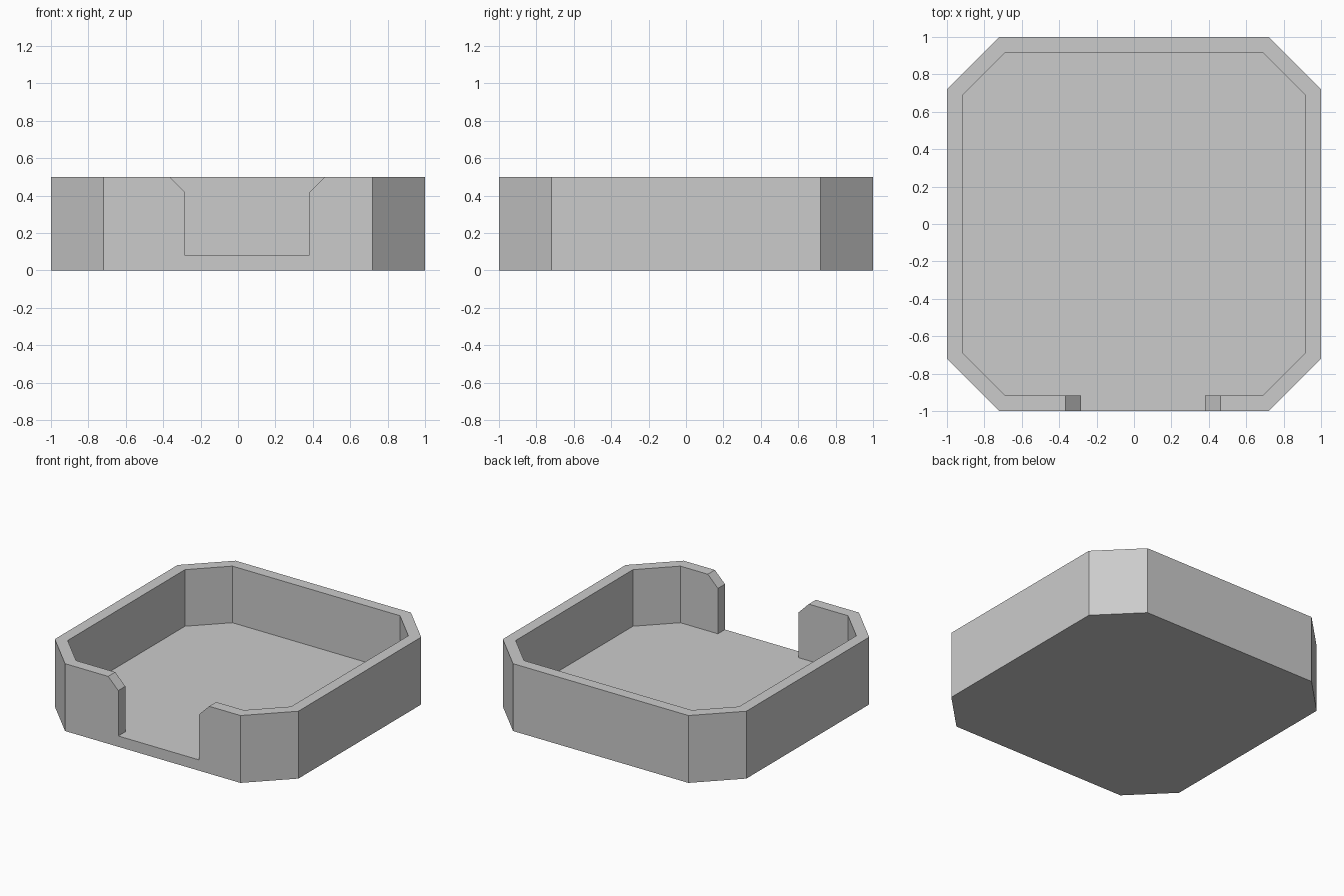
import bpy
import bmesh

if "Cube" in bpy.data.objects:
    bpy.data.objects.remove(bpy.data.objects["Cube"], do_unlink=True)

HEIGHT, FLOOR, WALL = 0.5, 0.08, 0.083

grey = bpy.data.materials.new("plain grey")
grey.use_nodes = True
colour = (0.6, 0.6, 0.6, 1)
grey.diffuse_color = colour
grey.node_tree.nodes["Principled BSDF"].inputs["Base Color"].default_value = colour


def prism(name, points, offset):
    """Solid made by pushing a flat outline along an offset."""
    bm = bmesh.new()
    face = bm.faces.new([bm.verts.new(p) for p in points])
    new = bmesh.ops.extrude_face_region(bm, geom=[face])["geom"]
    verts = [g for g in new if isinstance(g, bmesh.types.BMVert)]
    bmesh.ops.translate(bm, verts=verts, vec=offset)
    bmesh.ops.recalc_face_normals(bm, faces=bm.faces)
    mesh = bpy.data.meshes.new(name)
    bm.to_mesh(mesh)
    bm.free()
    mesh.materials.append(grey)
    obj = bpy.data.objects.new(name, mesh)
    bpy.context.collection.objects.link(obj)
    return obj


def octagon(half, flat, z):
    """Square with cut corners, counter-clockwise."""
    points = []
    x, y = half, flat
    for _ in range(4):
        points += [(x, -y, z), (x, y, z)]
        x, y = -y, x
        # Each quarter turn swaps the axes of the previous side
        points[-2:] = points[-2:]
    turned = []
    for a, b in ((1, 0), (0, 1), (-1, 0), (0, -1)):
        for s in (-flat, flat):
            turned.append((a * half - b * s, b * half + a * s, z))
    return turned


def cut(target, cutter):
    """Subtract the cutter for good, then drop it."""
    cutter.hide_render = True
    mod = target.modifiers.new("cut", "BOOLEAN")
    mod.operation = "DIFFERENCE"
    mod.solver = "EXACT"
    mod.object = cutter
    bpy.context.view_layer.objects.active = target
    bpy.ops.object.modifier_apply(modifier=mod.name)
    bpy.data.objects.remove(cutter, do_unlink=True)


# Tray body with cut corners
tray = prism("tray", octagon(1, 0.72, 0), (0, 0, HEIGHT))

# Hollow above the floor
cut(tray, prism("hollow_cutter", octagon(1 - WALL, 0.688, FLOOR), (0, 0, 1)))

# Front opening, flared at the rim
left, right, flare = -0.283, 0.38, 0.083
profile = [(left, FLOOR), (right, FLOOR), (right, HEIGHT - flare),
           (right + flare, HEIGHT), (right + flare, 0.7),
           (left - flare, 0.7), (left - flare, HEIGHT), (left, HEIGHT - flare)]
cut(tray, prism("opening_cutter", [(x, -1.1, z) for x, z in profile], (0, 0.4, 0)))
